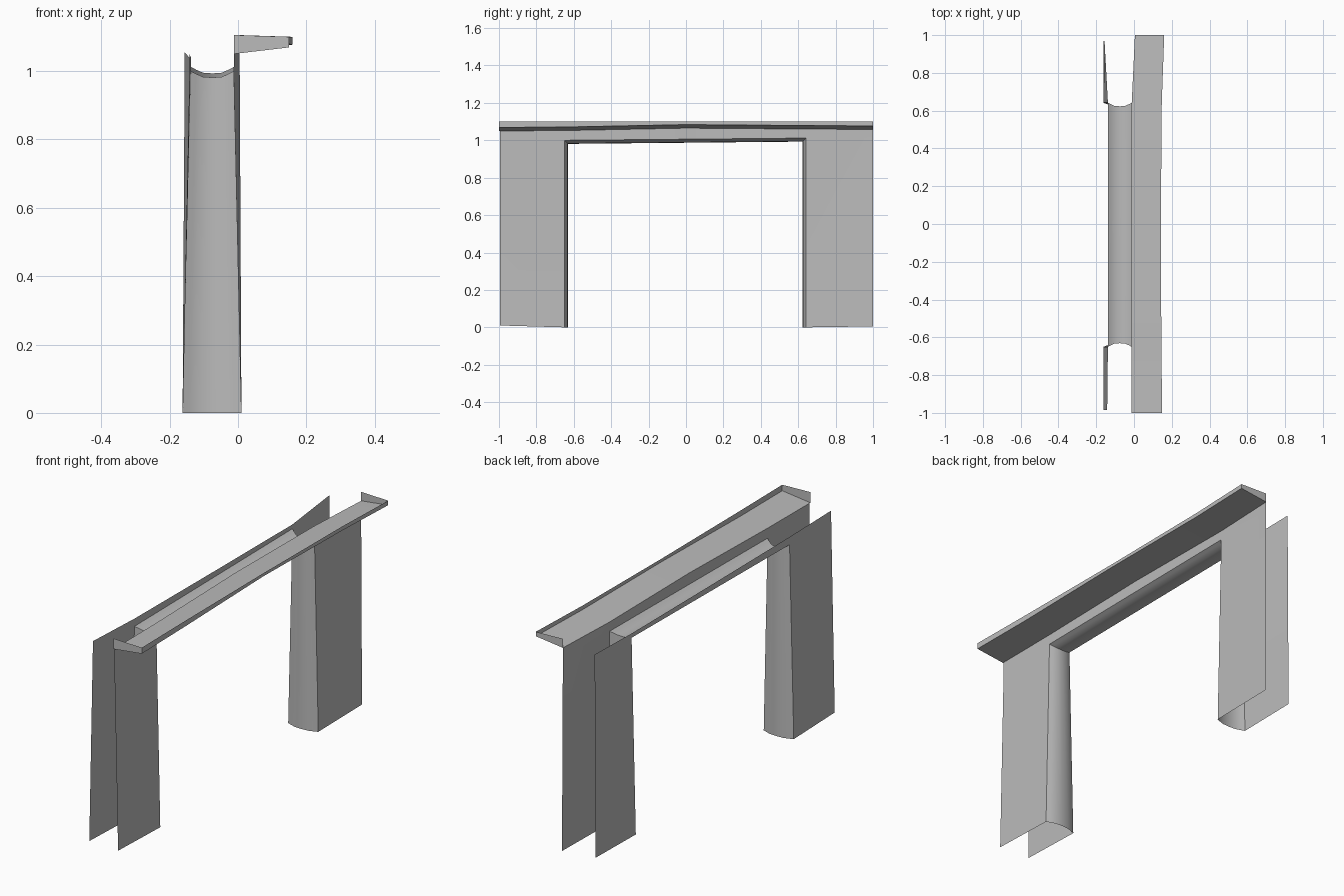
import bpy
import bmesh
from mathutils import Vector

cube = bpy.data.objects.get("Cube")
if cube:
    bpy.data.objects.remove(cube)

grey = bpy.data.materials.new("plain_grey")
grey.use_nodes = True
colour = (0.5, 0.5, 0.5, 1)
grey.diffuse_color = colour
grey.node_tree.nodes["Principled BSDF"].inputs["Base Color"].default_value = colour


def sheet(name, rows, skip=()):
    """Open surface through rows of points; skip lists (row, column) cells left empty."""
    bm = bmesh.new()
    grid = [[bm.verts.new(p) for p in row] for row in rows]
    for r in range(len(grid) - 1):
        for c in range(len(grid[0]) - 1):
            if (r, c) not in skip:
                bm.faces.new((grid[r][c], grid[r][c + 1],
                              grid[r + 1][c + 1], grid[r + 1][c]))
    loose = [v for v in bm.verts if not v.link_faces]
    bmesh.ops.delete(bm, geom=loose, context='VERTS')
    mesh = bpy.data.meshes.new(name)
    bm.to_mesh(mesh)
    bm.free()
    mesh.materials.append(grey)
    obj = bpy.data.objects.new(name, mesh)
    bpy.context.collection.objects.link(obj)
    bpy.ops.object.select_all(action='DESELECT')
    obj.select_set(True)
    bpy.context.view_layer.objects.active = obj
    bpy.ops.object.shade_smooth_by_angle(angle=0.6)
    return obj


# Heights shared by both walls, listed from front to back
base_z = [0.01, 0, 0, 0, 0.005]
opening_z = [1.0, 1.0, 1.006, 1.012, 1.012]


def wall(name, ys, base_x, top_x, top_z):
    """Upright arch-shaped panel; returns the edge points around the opening."""
    base = [(base_x, y, z) for y, z in zip(ys, base_z)]
    lintel = [(x, y, z) for x, y, z in zip(top_x, ys, opening_z)]
    top = [(x, y, z) for x, y, z in zip(top_x, ys, top_z)]
    sheet(name, [base, lintel, top], skip={(0, 1), (0, 2)})
    return [Vector(p) for p in (base[1], *lintel[1:4], base[3])]


# Two thin side walls
left_ys = [-0.995, -0.65, 0, 0.642, 1]
left_top_x = [-0.012, -0.012, -0.012, -0.012, 0.005]
left_top_z = [1.05, 1.052, 1.065, 1.06, 1.058]
left_edge = wall("left_wall", left_ys, 0.01, left_top_x, left_top_z)
right_edge = wall("right_wall", [-0.985, -0.65, 0, 0.642, 0.97], -0.162,
                  [-0.142, -0.138, -0.138, -0.138, -0.156],
                  [1.05, 1.04, 1.036, 1.034, 1.055])

# Rounded lining of the opening, bulging into the doorway
inward = [(0, 1, 0), (0, 1, -1), (0, 0, -1), (0, -1, -1), (0, -1, 0)]
bulge = [(0, 0), (0.12, 0.008), (0.28, 0.017), (0.5, 0.019),
         (0.72, 0.017), (0.88, 0.008), (1, 0)]
sheet("opening_lining",
      [[a.lerp(b, t) + Vector(d) * h for t, h in bulge]
       for a, b, d in zip(right_edge, left_edge, inward)])

# Open tray along the top of the left wall
shelf_ys = [-1, -0.65, 0, 0.642, 1]
outer_x = [0.149, 0.145, 0.142, 0.147, 0.16]
inner = [(x, y, z) for x, y, z in zip(left_top_x, shelf_ys, left_top_z)]
outer = [(x, y, z + 0.019) for x, y, z in zip(outer_x, shelf_ys, left_top_z)]
rim = [(x, y, 1.1) for x, y in zip(outer_x, shelf_ys)]
sheet("shelf_floor", [inner, outer])
sheet("shelf_lip", [outer, rim])
for name, i in (("shelf_front_end", 0), ("shelf_back_end", -1)):
    x, y, _ = inner[i]
    sheet(name, [[inner[i], outer[i]], [(x, y, 1.105), rim[i]]])
